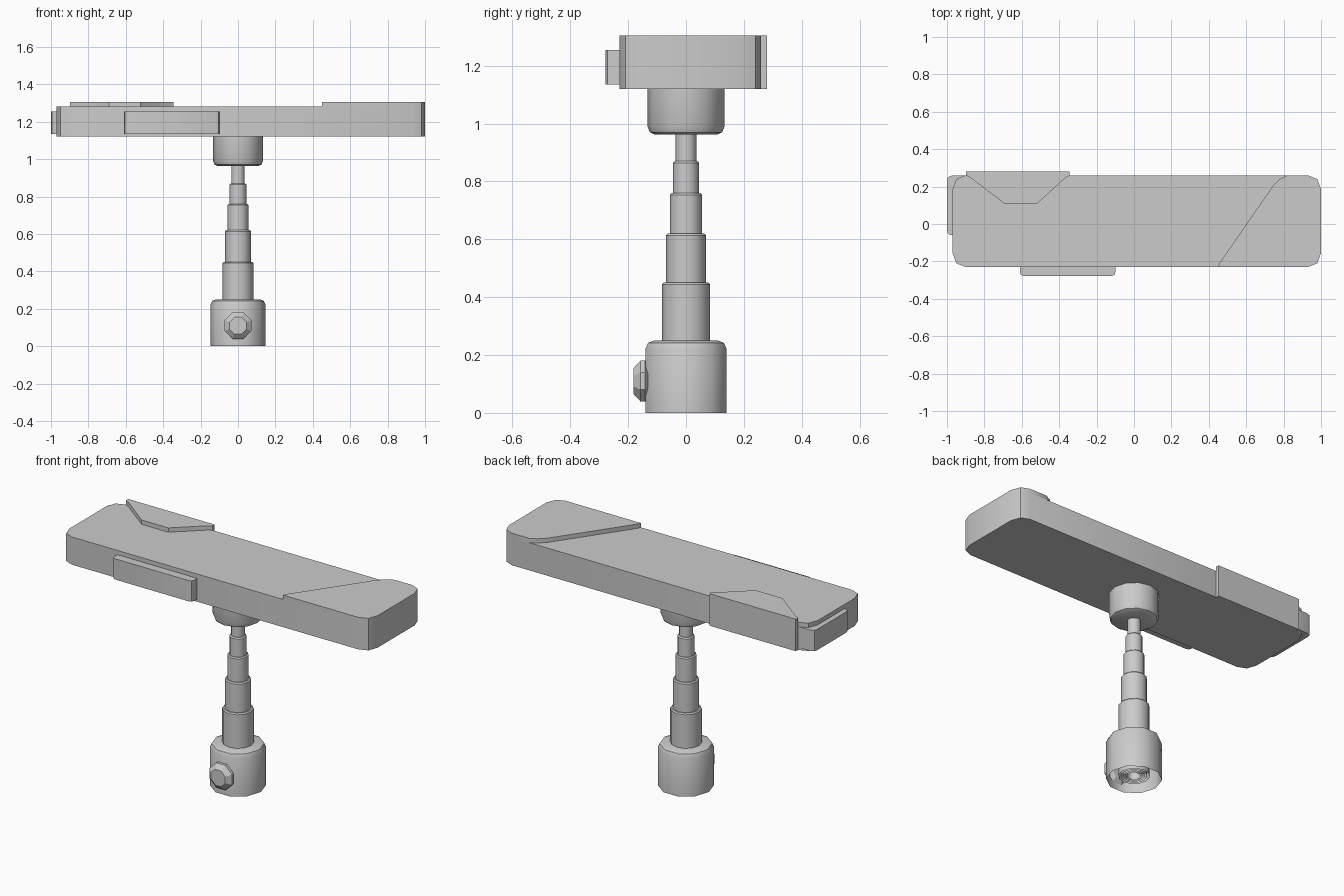
import bpy, bmesh
from math import cos, sin, pi, radians

if "Cube" in bpy.data.objects:
    bpy.data.objects.remove(bpy.data.objects["Cube"])


def finish(bm, name, angle=40):
    bmesh.ops.recalc_face_normals(bm, faces=bm.faces)
    me = bpy.data.meshes.new(name)
    bm.to_mesh(me)
    bm.free()
    ob = bpy.data.objects.new(name, me)
    bpy.context.collection.objects.link(ob)
    bpy.ops.object.select_all(action='DESELECT')
    ob.select_set(True)
    bpy.context.view_layer.objects.active = ob
    bpy.ops.object.shade_smooth_by_angle(angle=radians(angle))
    return ob


def lathe(name, profile, sides, cap_start=True, cap_end=True, phase=0.0, angle=40):
    """Stack rings of (radius, z) and cap the chosen ends."""
    bm = bmesh.new()
    rings = [[bm.verts.new((r * cos(2 * pi * (i + phase) / sides),
                            r * sin(2 * pi * (i + phase) / sides), z))
              for i in range(sides)] for r, z in profile]
    for a, b in zip(rings, rings[1:]):
        for i in range(sides):
            j = (i + 1) % sides
            bm.faces.new((a[i], a[j], b[j], b[i]))
    if cap_start:
        bm.faces.new(rings[0])
    if cap_end:
        bm.faces.new(rings[-1])
    return finish(bm, name, angle)


def prism(name, outline, z0, z1):
    """Extrude a plan outline from z0 to z1."""
    bm = bmesh.new()
    lo = [bm.verts.new((x, y, z0)) for x, y in outline]
    hi = [bm.verts.new((x, y, z1)) for x, y in outline]
    n = len(outline)
    for i in range(n):
        j = (i + 1) % n
        bm.faces.new((lo[i], lo[j], hi[j], hi[i]))
    bm.faces.new(lo)
    bm.faces.new(hi)
    return finish(bm, name, 30)


# handle base, open underneath
lathe("handle_base", [(0.147, 0), (0.147, 0.222), (0.138, 0.242), (0.117, 0.25)],
      10, cap_start=False)

# telescopic pole: nested sleeves, open underneath
for k, (r, top) in enumerate([(0.083, 0.45), (0.069, 0.62), (0.056, 0.76),
                              (0.045, 0.87), (0.036, 0.98)]):
    lathe(f"pole_section_{k + 1}", [(r, 0.02), (r, top - 0.006), (r - 0.006, top)],
          12, cap_start=False)

# collar under the head
lathe("head_collar", [(0.108, 0.962), (0.125, 0.97), (0.133, 0.99), (0.133, 1.125)], 12)

# button on the base
button = lathe("base_button", [(0.048, -0.03), (0.077, -0.012), (0.077, 0.004),
                               (0.049, 0.028)], 8, phase=0.5, angle=20)
button.rotation_euler = (radians(90), 0, 0)
button.location = (0, -0.153, 0.11)

# head slab with clipped corners
right_end = [(0.93, -0.23), (0.98, -0.21), (1.0, -0.155),
             (1.0, 0.185), (0.98, 0.24), (0.93, 0.26)]
left_end = [(-0.90, 0.26), (-0.95, 0.24), (-0.97, 0.185),
            (-0.97, -0.155), (-0.95, -0.21), (-0.90, -0.23)]
prism("head_body", right_end + left_end, 1.12, 1.28)

# raised cover on the right end
prism("end_cover", right_end + [(0.82, 0.26), (0.78, 0.24), (0.74, 0.2),
                                (0.455, -0.212), (0.45, -0.23)], 1.12, 1.305)

# clip folded over the back edge
prism("back_clip", [(-0.897, 0.28), (-0.897, 0.258), (-0.875, 0.248), (-0.69, 0.107),
                    (-0.52, 0.107), (-0.365, 0.248), (-0.345, 0.258), (-0.345, 0.28)],
      1.12, 1.305)

# side panels
prism("left_panel", [(-0.86, -0.06), (-0.98, -0.06), (-0.995, -0.05), (-1.0, -0.03),
                     (-1.0, 0.235), (-0.995, 0.25), (-0.97, 0.26), (-0.86, 0.26)],
      1.135, 1.255)
prism("front_panel", [(-0.61, -0.22), (-0.61, -0.258), (-0.605, -0.272), (-0.59, -0.278),
                      (-0.12, -0.278), (-0.105, -0.272), (-0.10, -0.258), (-0.10, -0.22)],
      1.135, 1.255)
